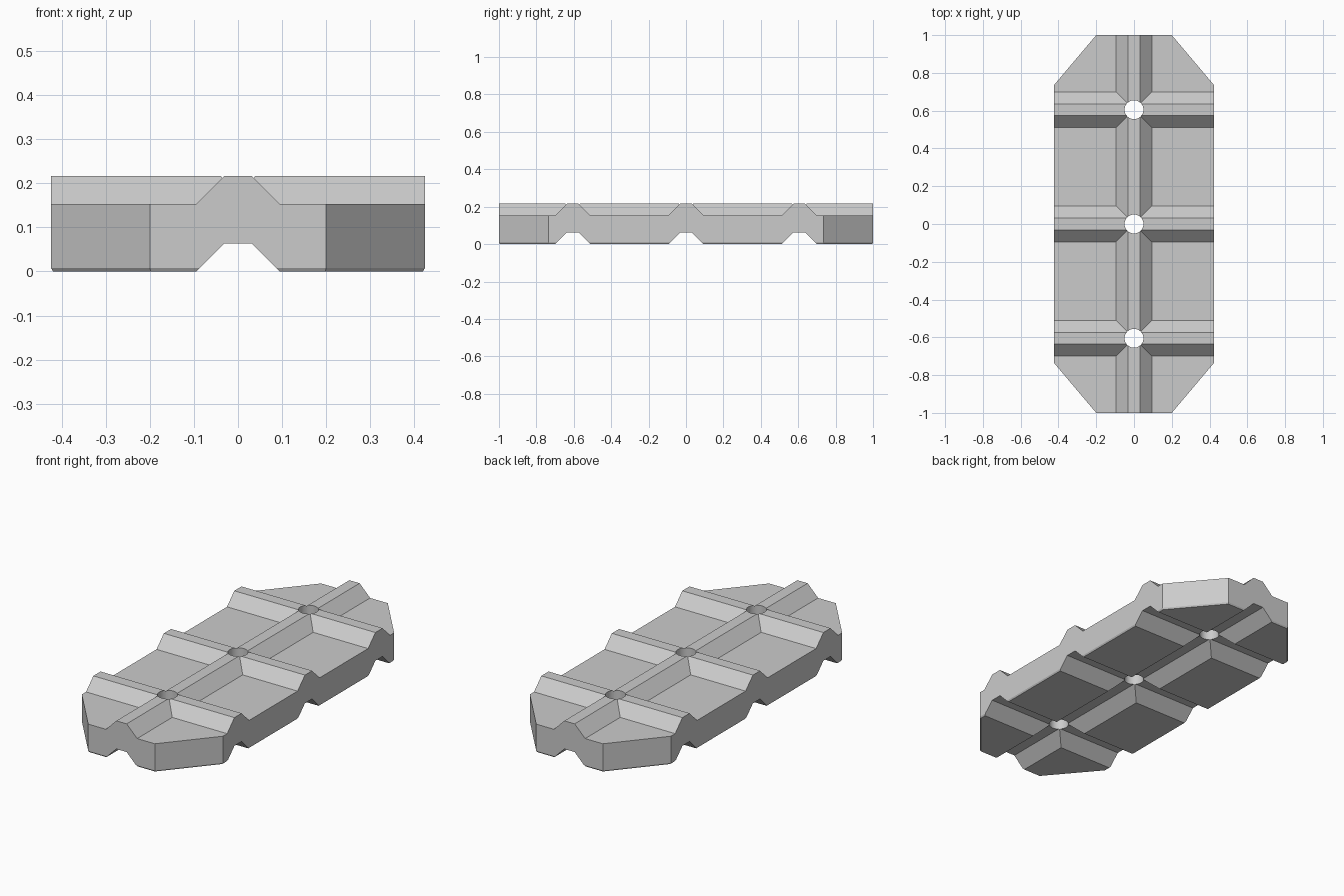
import bpy
import bmesh
from mathutils import Vector, Matrix

cube = bpy.data.objects.get("Cube")
if cube:
    bpy.data.objects.remove(cube, do_unlink=True)

HALF_X, HALF_Y = 0.424, 1.0
CREST, FOOT = 0.031, 0.094        # half widths of a rib at its crest and foot
THICK = 0.153
RIBS_Y = (-0.605, 0, 0.605)
CHAMFER_IN, CHAMFER_UP = 0.005, 0.008
CORNER = (Vector((0.2, HALF_Y, 0)), Vector((HALF_X, 0.735, 0)))

grey = bpy.data.materials.new("grey")
grey.use_nodes = True
colour = (0.6, 0.6, 0.6, 1)
grey.diffuse_color = colour
grey.node_tree.nodes["Principled BSDF"].inputs["Base Color"].default_value = colour


def rib_lines(centres, half):
    """Crease positions across one axis, including both outer edges."""
    inner = [c + o for c in centres for o in (-FOOT, -CREST, CREST, FOOT)]
    return [-half] + inner + [half]


def rib_height(x, y):
    d = min([abs(x)] + [abs(y - c) for c in RIBS_Y])
    return max(0, FOOT - max(d, CREST))


def slice_off(bm, point, normal):
    """Remove everything beyond a plane and cap the cut."""
    geom = bm.verts[:] + bm.edges[:] + bm.faces[:]
    cut = bmesh.ops.bisect_plane(bm, geom=geom, dist=1e-6, plane_co=point,
                                 plane_no=normal, clear_outer=True)["geom_cut"]
    edges = [e for e in cut if isinstance(e, bmesh.types.BMEdge) and e.is_boundary]
    bmesh.ops.holes_fill(bm, edges=edges, sides=0)


# Ribbed sheet, folded along the crease lines
bm = bmesh.new()
xs, ys = rib_lines((0,), HALF_X), rib_lines(RIBS_Y, HALF_Y)
grid = [[bm.verts.new((x, y, rib_height(x, y))) for x in xs] for y in ys]
for j in range(len(ys) - 1):
    for i in range(len(xs) - 1):
        quad = [grid[j][i], grid[j][i + 1], grid[j + 1][i + 1], grid[j + 1][i]]
        face = bm.faces.new(quad)
        low = [k for k in range(4) if quad[k].co.z < 1e-5]
        if len(low) == 1:          # mitred corner where two ribs meet
            bmesh.utils.face_split(face, quad[low[0]], quad[low[0] - 2])

# Thickness
top = bmesh.ops.extrude_face_region(bm, geom=bm.faces[:], use_keep_orig=True)["geom"]
bmesh.ops.translate(bm, vec=(0, 0, THICK),
                    verts=[v for v in top if isinstance(v, bmesh.types.BMVert)])
bmesh.ops.recalc_face_normals(bm, faces=bm.faces[:])

# Cut corners, then the thin chamfer round the lower edge
a, b = CORNER
diagonal = Vector((a.y - b.y, b.x - a.x, 0)).normalized()
sides = [(Vector((s * HALF_X, 0, 0)), Vector((s, 0, 0))) for s in (-1, 1)]
sides += [(Vector((0, s * HALF_Y, 0)), Vector((0, s, 0))) for s in (-1, 1)]
for sx in (-1, 1):
    for sy in (-1, 1):
        flip = Vector((sx, sy, 1))
        side = (a * flip, diagonal * flip)
        slice_off(bm, *side)
        sides.append(side)
for point, normal in sides:
    slice_off(bm, point + Vector((0, 0, CHAMFER_UP)),
              normal * CHAMFER_UP - Vector((0, 0, CHAMFER_IN)))
bmesh.ops.dissolve_limit(bm, angle_limit=0.005, verts=bm.verts[:], edges=bm.edges[:])
bmesh.ops.recalc_face_normals(bm, faces=bm.faces[:])

mesh = bpy.data.meshes.new("ribbed_plate")
bm.to_mesh(mesh)
bm.free()
mesh.materials.append(grey)
plate = bpy.data.objects.new("ribbed_plate", mesh)
bpy.context.collection.objects.link(plate)

# Round holes where the ribs cross
bm = bmesh.new()
for y in RIBS_Y:
    bmesh.ops.create_cone(bm, cap_ends=True, segments=32, radius1=0.05, radius2=0.05,
                          depth=1, matrix=Matrix.Translation((0, y, 0)))
cut_mesh = bpy.data.meshes.new("hole_cutter")
bm.to_mesh(cut_mesh)
bm.free()
cut_mesh.materials.append(grey)
cutter = bpy.data.objects.new("hole_cutter", cut_mesh)
bpy.context.collection.objects.link(cutter)
cutter.hide_render = True

holes = plate.modifiers.new("holes", 'BOOLEAN')
holes.operation = 'DIFFERENCE'
holes.solver = 'EXACT'
holes.object = cutter
bpy.context.view_layer.objects.active = plate
plate.select_set(True)
bpy.ops.object.modifier_apply(modifier=holes.name)
bpy.data.objects.remove(cutter, do_unlink=True)
bpy.ops.object.shade_smooth_by_angle(angle=0.35)
